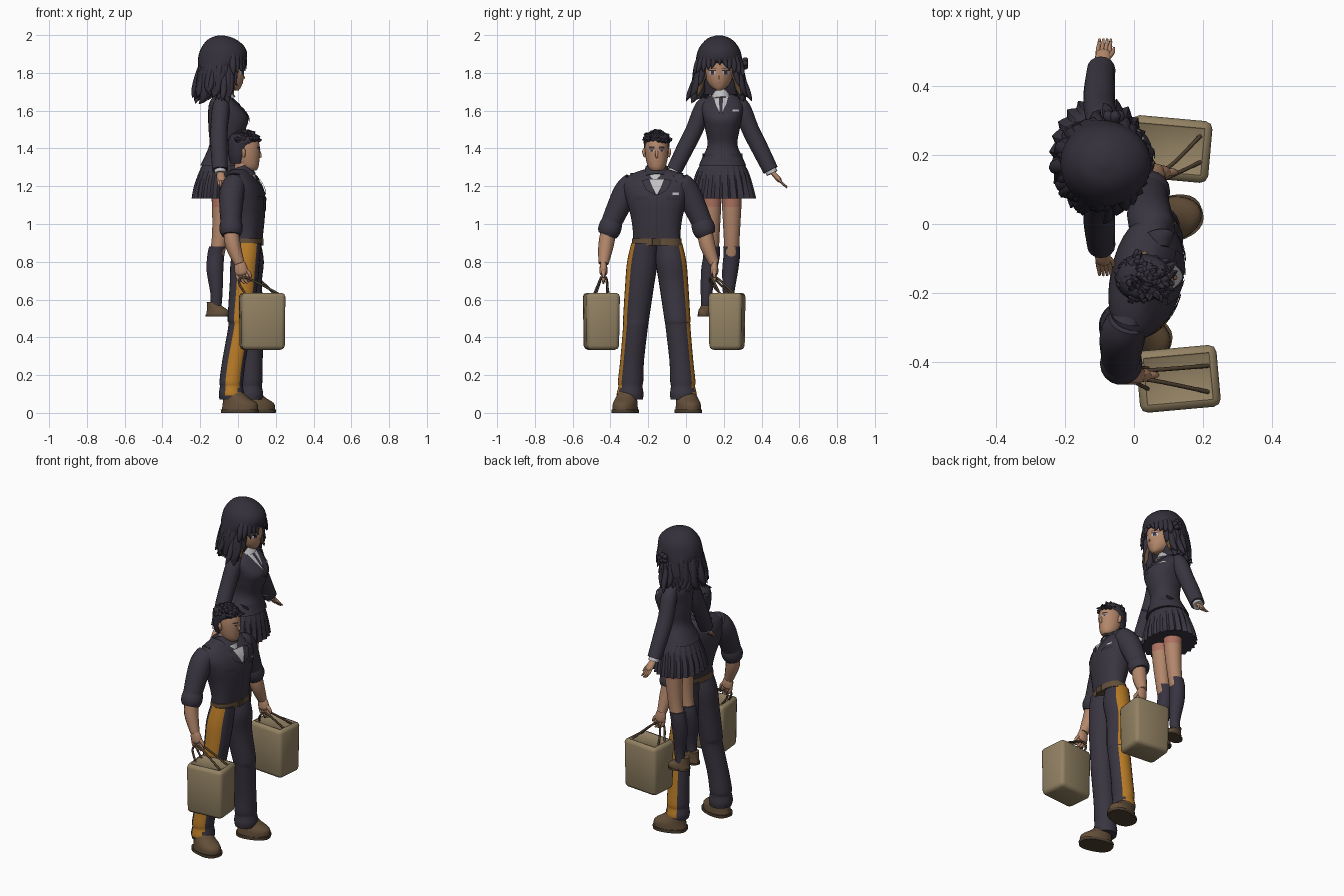
import bpy, bmesh, math, random
from mathutils import Vector, Matrix
from mathutils.bvhtree import BVHTree

random.seed(4)
if "Cube" in bpy.data.objects:
    bpy.data.objects.remove(bpy.data.objects["Cube"])


def material(name, r, g, b):
    m = bpy.data.materials.new(name)
    m.use_nodes = True
    m.diffuse_color = (r, g, b, 1)
    node = next(n for n in m.node_tree.nodes if n.type == "BSDF_PRINCIPLED")
    node.inputs["Base Color"].default_value = (r, g, b, 1)
    return m


NAVY = material("navy cloth", .042, .036, .052)
HAIR = material("dark hair", .034, .029, .043)
SOCK = material("sock grey", .04, .034, .052)
SKIN = material("skin", .45, .24, .145)
BLUSH = material("rosy skin", .42, .17, .12)
TAN = material("tan case", .29, .222, .125)
STRAP = material("dark leather", .075, .05, .03)
SHOE = material("brown leather", .125, .077, .04)
ORANGE = material("orange stripe", .47, .195, .02)
WHITE = material("white cloth", .52, .52, .54)


def smooth_keys(keys, k=4):
    """Catmull-Rom interpolation of number tuples."""
    out, last = [], len(keys) - 1
    for i in range(last):
        a, b, c, d = (keys[max(0, min(last, i + j))] for j in (-1, 0, 1, 2))
        for step in range(k):
            t = step / k
            out.append([q + t * (r - p) / 2 + t * t * (2 * p - 5 * q + 4 * r - s) / 2
                        + t ** 3 * (3 * q - p - 3 * r + s) / 2
                        for p, q, r, s in zip(a, b, c, d)])
    return out + [list(keys[-1])]


def skin_rings(name, mat, rings, smooth=True):
    bm = bmesh.new()
    loops = [[bm.verts.new(p) for p in ring] for ring in rings]
    n = len(loops[0])
    for low, high in zip(loops, loops[1:]):
        for i in range(n):
            bm.faces.new((low[i], low[(i + 1) % n], high[(i + 1) % n], high[i]))
    bm.faces.new(loops[0][::-1])
    bm.faces.new(loops[-1])
    return finish(name, bm, mat, smooth)


def finish(name, bm, mat, smooth=True):
    bmesh.ops.recalc_face_normals(bm, faces=bm.faces)
    mesh = bpy.data.meshes.new(name)
    bm.to_mesh(mesh)
    bm.free()
    obj = bpy.data.objects.new(name, mesh)
    bpy.context.collection.objects.link(obj)
    mesh.materials.append(mat)
    if smooth:
        bpy.ops.object.select_all(action="DESELECT")
        obj.select_set(True)
        bpy.context.view_layer.objects.active = obj
        bpy.ops.object.shade_smooth_by_angle(angle=math.radians(50))
    return obj


def loft(name, mat, cy, keys, n=24, power=2, yaw=0, pleat=0, smooth=True):
    """Stack of level ovals; each key is x, y offset, z, x radius, y radius."""
    rings, rows = [], smooth_keys(keys)
    turn = Matrix.Rotation(yaw, 3, "Z")
    for j, (x, y, z, rx, ry) in enumerate(rows):
        ring = []
        for i in range(n):
            a = math.tau * i / n
            c, s = math.cos(a), math.sin(a)
            w = 1 + pleat * (i % 3 - 1) * j / len(rows)
            p = Vector((math.copysign(abs(c) ** (2 / power), c) * abs(rx) * w,
                        math.copysign(abs(s) ** (2 / power), s) * abs(ry) * w, 0))
            ring.append(turn @ p + Vector((x, cy + y, z)))
        rings.append(ring)
    return skin_rings(name, mat, rings, smooth)


def tube(name, mat, keys, n=12, k=4, flat=1):
    """Tapered tube; each key is x, y, z, radius."""
    rows = smooth_keys(keys, k)
    pts = [Vector(r[:3]) for r in rows]
    rings = []
    for i, p in enumerate(pts):
        d = (pts[min(i + 1, len(pts) - 1)] - pts[max(i - 1, 0)]).normalized()
        u = d.cross(Vector((0, 1, 0) if abs(d.y) < .8 else (1, 0, 0))).normalized()
        v = d.cross(u)
        r = max(rows[i][3], .001)
        rings.append([p + r * (math.cos(math.tau * a / n) * u + flat * math.sin(math.tau * a / n) * v)
                      for a in range(n)])
    return skin_rings(name, mat, rings)


def patch(name, mat, target, corners, lift=.004, n=6):
    """Thin plate laid on the front of a part; corners are (y, z)."""
    tree = BVHTree.FromPolygons([v.co for v in target.data.vertices],
                                [p.vertices for p in target.data.polygons])
    a, b, c, d = (Vector(p) for p in corners)
    bm, grid = bmesh.new(), []
    for i in range(n + 1):
        row = []
        for j in range(n + 1):
            y, z = a.lerp(b, j / n).lerp(d.lerp(c, j / n), i / n)
            hit = tree.ray_cast(Vector((1, y, z)), Vector((-1, 0, 0)))[0] \
                or tree.find_nearest(Vector((.1, y, z)))[0]
            row.append(bm.verts.new((hit.x + lift, y, z)))
        grid.append(row)
    for r, s in zip(grid, grid[1:]):
        for j in range(n):
            bm.faces.new((r[j], r[j + 1], s[j + 1], s[j]))
    return finish(name, bm, mat)


def rect(y, z, w, h):
    return [(y - w, z - h), (y + w, z - h), (y + w, z + h), (y - w, z + h)]


def hand(name, wrist, tip, size, curl=0):
    """Palm, four fingers and a thumb from wrist towards tip."""
    w, t = Vector(wrist), Vector(tip)
    mid = w.lerp(t, .5)
    tube(name + "_palm", SKIN, [(*w, size * .75), (*w.lerp(t, .25), size), (*mid, size), (*w.lerp(t, .6), size * .6)], flat=.6)
    for i in range(4):
        off = Vector(((i - 1.5) * size * .5, 0, 0))
        end = t + off + Vector((curl, 0, abs(i - 1.5) * size * .3))
        tube(name + "_finger", SKIN, [(*(mid + off), size * .3), (*(mid.lerp(t, .5) + off), size * .3),
                                      (*end, size * .15)], n=8, k=2)
    tube(name + "_thumb", SKIN, [(*w.lerp(t, .2), size * .4), (*(mid + Vector((size * 1.1, 0, 0))), size * .32),
                                 (*(w.lerp(t, .7) + Vector((size * 1.3, 0, 0))), size * .15)], n=8)


def shoe(name, x, y, z, s, yaw, wide=1):
    back = Matrix.Rotation(yaw, 3, "Z") @ Vector((-.045 * s, 0, 0))
    w = .06 * s * wide
    loft(name + "_sole", STRAP, y, [(x, 0, z, .1 * s, w), (x, 0, z + .018 * s, .102 * s, w)], yaw=yaw, power=2.5)
    loft(name, SHOE, y, [(x, 0, z + .016 * s, .098 * s, w * .97), (x, 0, z + .05 * s, .093 * s, w * .93),
                         (x + back.x * .5, back.y * .5, z + .08 * s, .07 * s, w * .83),
                         (x + back.x, back.y, z + .12 * s, .048 * s, .045 * s)], yaw=yaw)


def face(who, head, cy, z, gap, w, h, brow):
    for s in (-1, 1):
        y = cy + s * gap
        patch(who + "_eye_white", WHITE, head, rect(y, z, w, h), .002)
        patch(who + "_iris", SOCK, head, rect(y, z, w * .55, h), .003)
        patch(who + "_lash", HAIR, head, rect(y, z + h, w * 1.15, h * .3), .004)
        patch(who + "_brow", HAIR, head, rect(y, z + h + .013, w * 1.3, brow), .003)
    patch(who + "_mouth", BLUSH, head, rect(cy, z - .056, w * .8, .002), .002)


# Man: torso, belt and neck
M = -.155
torso = loft("man_shirt", NAVY, M, [(.055, 0, .9, .068, .126), (.055, 0, .96, .075, .127), (.048, 0, 1.04, .09, .138),
             (.038, 0, 1.12, .103, .16), (.03, 0, 1.19, .097, .178), (.02, 0, 1.24, .077, .168),
             (.014, 0, 1.272, .056, .118), (.014, 0, 1.292, .04, .055)], n=32, power=2.3, yaw=-.2)
loft("man_belt", SHOE, M, [(.055, 0, .885, .074, .133), (.055, 0, .922, .074, .132)], power=2.4, yaw=-.15)
loft("belt_buckle", STRAP, M, [(.126, 0, .885, .01, .024), (.126, 0, .922, .01, .024)], power=6)
tube("man_neck", SKIN, [(.02, M, 1.22, .055), (.035, M, 1.34, .046)])
tube("man_collar", NAVY, [(.022, M, 1.24, .078), (0, M, 1.3, .06)], n=20)
tube("man_undershirt_collar", WHITE, [(.045, M, 1.215, .06), (.033, M, 1.262, .053)], n=20)
patch("man_undershirt", WHITE, torso, [(M - .004, 1.16), (M + .004, 1.16), (M + .042, 1.235), (M - .042, 1.235)], .004)
patch("man_placket", HAIR, torso, rect(M, 1.035, .003, .12), .002)
patch("man_name_tag", WHITE, torso, rect(-.055, 1.16, .017, .006), .006)
for s in (-1, 1):
    patch("man_lapel", NAVY, torso, [(M + s * .004, 1.15), (M + s * .055, 1.18), (M + s * .08, 1.23), (M + s * .04, 1.24)], .009)
    patch("man_pocket", NAVY, torso, rect(M + s * .085, 1.105, .034, .033), .003)
    patch("man_pocket_flap", HAIR, torso, rect(M + s * .085, 1.135, .037, .011), .005)

# Man: trousers with side stripes, and boots
for side, s, hip, knee, ankle in (("right", -1, .03, .012, -.035), ("left", 1, .052, .075, .066)):
    leg = loft("man_%s_trouser" % side, NAVY, M, [
        (ankle, s * .14, .07, .062, .066), (ankle, s * .141, .1, .067, .071), (ankle, s * .139, .14, .061, .064),
        (ankle, s * .138, .17, .063, .067), (ankle * .7 + knee * .3, s * .13, .28, .062, .063),
        (knee, s * .112, .46, .063, .066), (knee, s * .109, .5, .067, .069), (hip, s * .09, .68, .074, .077),
        (hip + .008, s * .076, .8, .077, .081), (.052, s * .066, .9, .069, .068)])
    leg.data.materials.append(ORANGE)
    for p in leg.data.polygons:
        if p.normal.y * s > .76 and p.normal.x > -.5 and p.center.z > .09:
            p.material_index = 1
    shoe("man_%s_boot" % side, .01 if s < 0 else .1, M + s * .167, 0, 1, s * .28, 1.12)

# Man: arms, rolled sleeves and carried cases
ARMS = (("right", -1, -.037, .02, -.437, .128, -.448), ("left", 1, .043, .075, .15, .104, .217))
for side, s, x, hx, hy, cx, cy in ARMS:
    ey = M + s * .252
    tube("man_%s_sleeve" % side, NAVY, [(x + .03, M + s * .08, 1.24, .03), (x + .02, M + s * .125, 1.217, .058),
         (x + .005, M + s * .165, 1.165, .066), (x, M + s * .207, 1.08, .061), (x, ey, .98, .053)], n=18)
    tube("man_%s_cuff" % side, NAVY, [(x, ey - s * .017, 1.02, .054), (x, ey - s * .008, .99, .061),
         (x, ey + s * .002, .962, .06), (x, ey + s * .01, .94, .05)], n=18)
    tube("man_%s_forearm" % side, SKIN, [(x, ey, .98, .04), (x + .01, ey + s * .016, .89, .041), (hx - .012, hy, .79, .027)])
    hand("man_%s_hand" % side, (hx - .012, hy, .8), (hx + .012, hy, .68), .034, .012)
    bm = bmesh.new()
    bmesh.ops.create_cube(bm, size=1)
    bmesh.ops.scale(bm, vec=(.235, .18, .302), verts=bm.verts)
    bmesh.ops.scale(bm, vec=(.97, .95, 1), verts=[v for v in bm.verts if v.co.z < 0])
    bmesh.ops.bevel(bm, geom=bm.edges[:], offset=.022, segments=2, profile=.5, affect="EDGES")
    lid = max(bm.faces, key=lambda f: f.calc_center_median().z)
    bmesh.ops.inset_region(bm, faces=[lid], thickness=.006, depth=-.004)
    bmesh.ops.transform(bm, verts=bm.verts, matrix=Matrix.Translation((cx, cy, .485)) @ Matrix.Rotation(-s * .09, 4, "Z"))
    finish("%s_case" % side, bm, TAN)
    for k in (-1, 1):
        tube("%s_case_strap" % side, STRAP, [(cx - .085, cy + k * .03, .625, .006), (hx - .015, hy + k * .02, .69, .006),
             (hx + .025, hy + k * .014, .715, .006), (cx + .088, cy + k * .038, .63, .006)], n=8)

# Man: head and short tousled hair
head = loft("man_head", SKIN, M, [(.07, 0, 1.283, .028, .028), (.055, 0, 1.305, .054, .047), (.045, 0, 1.36, .07, .06),
            (.04, 0, 1.42, .074, .061), (.035, 0, 1.47, .06, .05)])
face("man", head, M, 1.388, .026, .011, .004, .004)
tube("man_nose", SKIN, [(.105, M, 1.4, .006), (.118, M, 1.362, .008), (.108, M, 1.35, .004)], n=8)
loft("man_hair", HAIR, M, [(.0, 0, 1.32, .04, .045), (.006, 0, 1.36, .056, .059), (.012, 0, 1.41, .065, .067),
     (.028, 0, 1.445, .08, .068), (.03, 0, 1.475, .062, .052), (.03, 0, 1.486, .01, .01)])
for i in range(110):
    a, t = random.uniform(0, math.tau), random.uniform(0, 1.35)
    d = Vector((math.cos(a) * math.sin(t), math.sin(a) * math.sin(t), math.cos(t)))
    base = Vector((.03, M, 1.425)) + Vector((d.x * .068, d.y * .06, d.z * .054))
    side = Vector((random.uniform(-.012, .02), random.uniform(-.018, .018), random.uniform(-.01, .004)))
    tip = base + d * .018 + side
    tube("man_hair_tuft", HAIR, [(*base, .015), (*(base + d * .013 + side * .3), .012), (*tip, .001)], n=6, k=2)
for s in (-1, 1):
    tube("man_ear", SKIN, [(.03, M + s * .06, 1.355, .008), (.03, M + s * .066, 1.38, .011), (.028, M + s * .066, 1.4, .006)], n=8)

# Girl: jacket, pleated skirt, shirt and tie
G = .193
jacket = loft("girl_jacket", NAVY, G, [(-.085, 0, 1.31, .115, .125), (-.08, 0, 1.35, .1, .108), (-.07, 0, 1.42, .082, .079),
              (-.058, 0, 1.5, .098, .091), (-.052, 0, 1.565, .106, .103), (-.075, 0, 1.63, .08, .11),
              (-.085, 0, 1.672, .05, .08), (-.085, 0, 1.692, .035, .04)], n=32, power=2.2)
loft("girl_skirt", NAVY, G, [(-.085, 0, 1.35, .085, .095), (-.09, 0, 1.28, .113, .135), (-.097, 0, 1.2, .133, .158),
     (-.1, 0, 1.135, .14, .172)], n=72, pleat=.05, smooth=False)
tube("girl_neck", SKIN, [(-.08, .183, 1.65, .035), (-.065, .176, 1.75, .033)])
tube("girl_shirt_collar", WHITE, [(-.066, .185, 1.66, .054), (-.078, .182, 1.705, .04)], n=16)
patch("girl_shirt", WHITE, jacket, [(.181, 1.585), (.189, 1.585), (.232, 1.675), (.138, 1.675)], .004)
patch("girl_tie", NAVY, jacket, [(.178, 1.585), (.192, 1.585), (.196, 1.67), (.174, 1.67)], .008)
patch("girl_jacket_seam", HAIR, jacket, rect(.188, 1.45, .002, .12), .002)
patch("girl_badge", WHITE, jacket, rect(G + .07, 1.6, .018, .005), .005)
for s in (-1, 1):
    patch("girl_lapel", NAVY, jacket, [(.185 + s * .003, 1.53), (.185 + s * .055, 1.6), (G + s * .07, 1.655), (.185 + s * .038, 1.675)], .007)
    patch("girl_pocket_flap", HAIR, jacket, rect(G + s * .075, 1.365, .03, .008), .003)
    # Arms and open hands
    tube("girl_sleeve", NAVY, [(-.085, G + s * .06, 1.655, .03), (-.09, G + s * .1, 1.618, .046), (-.1, G + s * .148, 1.5, .046),
         (-.1, G + s * .198, 1.4, .045), (-.095, G + s * .255, 1.285, .041)], n=16)
    tube("girl_cuff", WHITE, [(-.095, G + s * .255, 1.285, .031), (-.094, G + s * .263, 1.268, .031)])
    hand("girl_hand", (-.094, G + s * .258, 1.28), (-.083, G + s * .342, 1.188), .022)
    # Legs, knee socks and shoes
    y = .242 if s > 0 else .135
    fy = .225 if s > 0 else .108
    leg = loft("girl_leg", SKIN, 0, [(-.115, y, .82, .04, .04), (-.1, y, .9, .041, .041), (-.09, y, 1.0, .046, .046),
               (-.085, y, 1.12, .054, .052), (-.085, y, 1.25, .058, .05)])
    leg.data.materials.append(BLUSH)
    for p in leg.data.polygons:
        p.material_index = int(p.center.z > 1.075)
    loft("girl_sock", SOCK, 0, [(-.117, fy, .55, .028, .027), (-.114, fy, .63, .032, .03), (-.122, (y + fy) / 2, .75, .044, .042),
         (-.118, y, .83, .045, .044), (-.108, y, .88, .045, .045)])
    shoe("girl_shoe", -.108, fy - .003, .51, .64, s * .35)

# Girl: face
F = .175
face_part = loft("girl_head", SKIN, F, [(-.008, 0, 1.708, .012, .014), (-.03, 0, 1.725, .046, .042), (-.048, 0, 1.76, .076, .066),
                 (-.055, 0, 1.81, .088, .076), (-.06, 0, 1.87, .088, .074), (-.06, 0, 1.93, .05, .04)])
face("girl", face_part, F, 1.802, .035, .016, .01, .002)
tube("girl_nose", SKIN, [(.029, F, 1.786, .002), (.034, F, 1.772, .003), (.027, F, 1.767, .001)], n=8)

# Girl: bobbed hair, fringe, locks and side knot
loft("girl_hair", HAIR, F, [(-.12, 0, 1.685, .07, .11), (-.122, 0, 1.74, .088, .13), (-.113, 0, 1.81, .093, .127),
     (-.085, 0, 1.865, .128, .124), (-.078, 0, 1.93, .118, .107), (-.085, 0, 1.98, .07, .064), (-.09, 0, 1.999, .012, .012)], n=32)


def lock(name, mat, a, low, out, top=1.93, r=.022, swing=0):
    c, s = math.cos(a), math.sin(a)
    e, f = math.cos(a + swing), math.sin(a + swing)
    tube(name, mat, [(-.08 + c * .085, F + s * .08, top, r * .5), (-.09 + c * .108, F + s * .114, (top + low) / 2 + .02, r),
                     (-.1 + c * out * .9, F + s * out, low + .045, r),
                     (-.1 + e * (out * .9 + .02), F + f * (out + .02), low, .001)], n=8)


for i in range(30):
    a = math.radians(62 + 236 * i / 29)
    lock("girl_hair_lock", HAIR, a, random.uniform(1.635, 1.69), random.uniform(.1, .138), random.uniform(1.9, 1.95),
         random.uniform(.016, .026), random.uniform(-.25, .25))
for i in range(11):
    a = math.radians(-55 + i * 11)
    lock("girl_fringe", HAIR, a, random.uniform(1.815, 1.84) - abs(i - 5) * .008, .142, 1.95, .018, random.uniform(-.1, .1))
for s in (-1, 1):
    lock("girl_inner_lock", SHOE, s * .93, 1.675, .125, 1.8, .014)
    lock("girl_cheek_lock", HAIR, s * .8, 1.73, .13, 1.92, .015)
    lock("girl_side_lock", HAIR, s * 1.08, 1.67, .14, 1.92, .018, s * .15)
    lock("girl_flick", HAIR, s * 1.4, 1.65, .155, 1.9, .016, s * .1)
for i in range(5):
    a = math.tau * i / 5
    tube("girl_hair_knot", HAIR, [(-.06, F + .115, 1.85, .012), (-.06 + math.cos(a) * .02, F + .14, 1.85 + math.sin(a) * .02, .016),
                                  (-.06 + math.cos(a) * .03, F + .15, 1.85 + math.sin(a) * .03, .002)], n=8)
